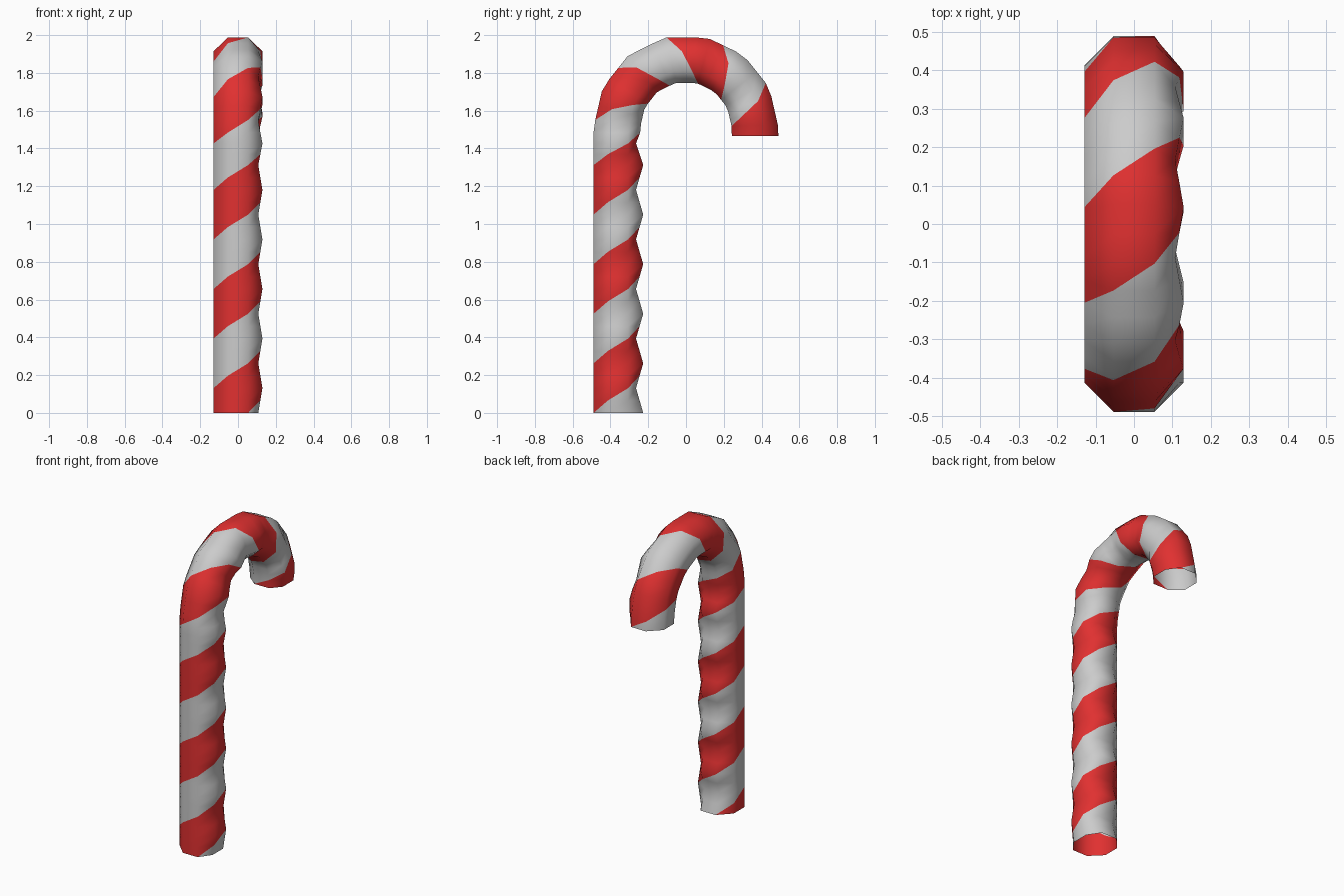
import bpy, bmesh
from math import pi, sin, cos

if "Cube" in bpy.data.objects:
    bpy.data.objects.remove(bpy.data.objects["Cube"])

SIDES, RINGS = 8, 44           # pitch of the stripe = 8 rings
TUBE, BEND, TOP = 0.14, 0.36, 1.511
BEND_STEPS = 7                 # the hook is a coarse polygon
END_Z = 1.465
TOTAL = TOP + pi * BEND + (TOP - END_Z)


def path(s):
    """Centre line: (y, z) and outward offset direction (y, z) at length s."""
    if s <= TOP:
        return -BEND, s, -1, 0
    t = (s - TOP) / BEND
    if t >= pi:
        return BEND, TOP - (s - TOP - pi * BEND), 1, 0
    u = t / pi * BEND_STEPS
    k = int(u)
    a, b, w = k * pi / BEND_STEPS, (k + 1) * pi / BEND_STEPS, u - k
    ny = -(cos(a) * (1 - w) + cos(b) * w)
    nz = sin(a) * (1 - w) + sin(b) * w
    return BEND * ny, TOP + BEND * nz, ny, nz


def ring_length(j):
    """Stripes are a little tighter on the hook than on the shaft."""
    if j <= 20:
        return j * 0.0656
    return 1.312 + (j - 20) * (TOTAL - 1.312) / (RINGS - 20)


# tube rings, with faint dents along the back and right of the shaft
bm = bmesh.new()
rings = []
for j in range(RINGS + 1):
    y, z, ny, nz = path(ring_length(j))
    dent = 1 - abs(j % 4 - 2) / 2
    ring = []
    for i in range(SIDES):
        a = (i + 0.5) * 2 * pi / SIDES
        across, out = TUBE * sin(a), TUBE * cos(a)
        if i in (3, 4):
            out += 0.038 * dent - 0.004 if j < 23 else 0.012
        elif i in (1, 2):
            across -= 0.022 * (1 - dent)
        ring.append(bm.verts.new((across, y + ny * out, z + nz * out)))
    rings.append(ring)

# triangles split along the helix so the stripes have clean edges
for j in range(RINGS):
    for i in range(SIDES):
        n = (i + 1) % SIDES
        a, b = rings[j][i], rings[j][n]
        c, d = rings[j + 1][n], rings[j + 1][i]
        for verts, k in (((a, b, c), j - i - 1), ((a, c, d), j - i)):
            f = bm.faces.new(verts)
            f.material_index = 1 if k % 8 < 4 else 0
            f.smooth = True

mesh = bpy.data.meshes.new("candy_cane")
bm.to_mesh(mesh)
bm.free()
red = bpy.data.materials.new("red_stripe")
red.diffuse_color = (0.75, 0.03, 0.03, 1)
red.use_nodes = True
red.node_tree.nodes["Principled BSDF"].inputs["Base Color"].default_value = red.diffuse_color
mesh.materials.append(None)
mesh.materials.append(red)
cane = bpy.data.objects.new("candy_cane", mesh)
bpy.context.collection.objects.link(cane)
bpy.context.view_layer.objects.active = cane
cane.select_set(True)
bpy.ops.object.shade_smooth_by_angle(angle=pi / 3)
